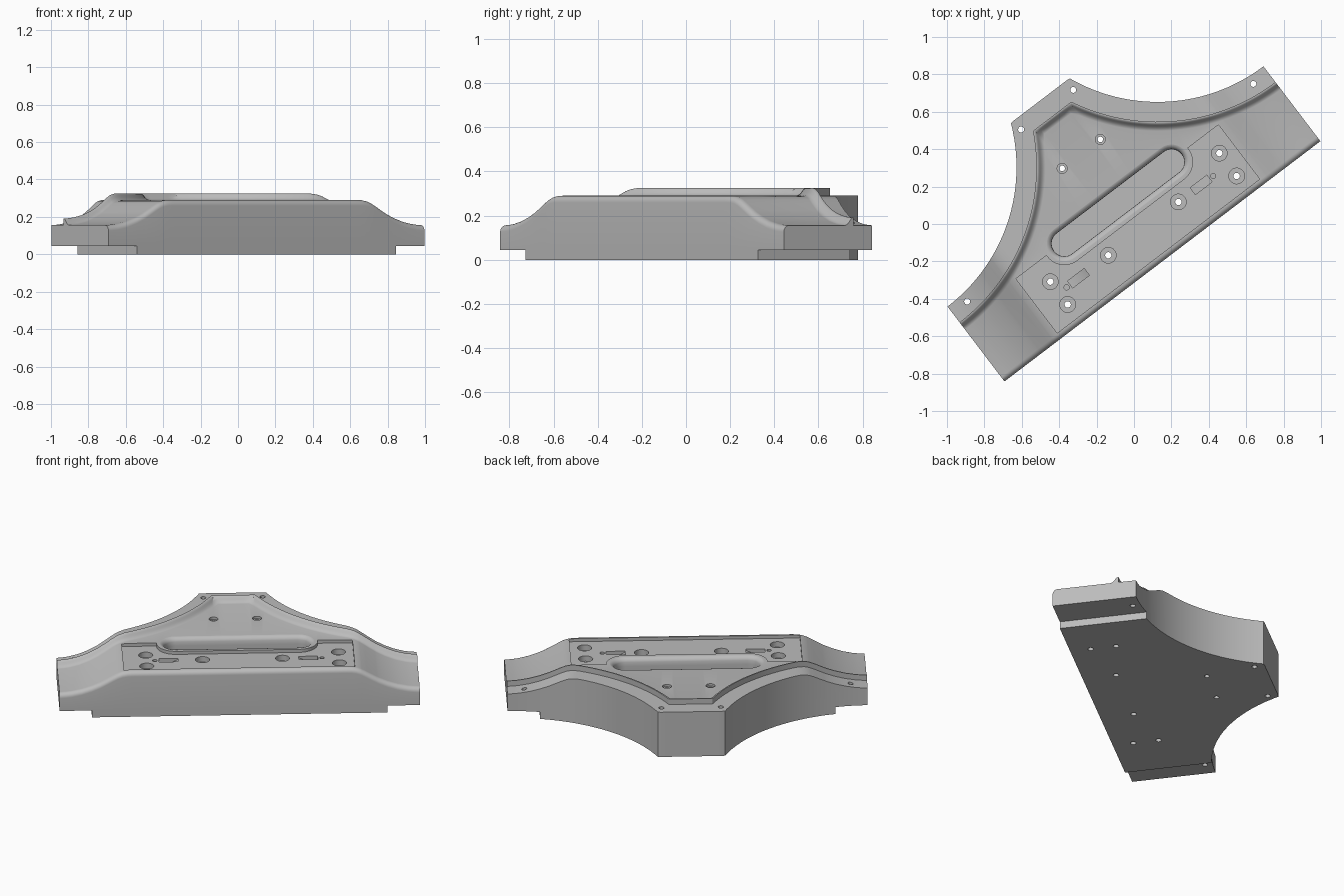
import bpy, bmesh, math
from mathutils import Matrix

if "Cube" in bpy.data.objects:
    bpy.data.objects.remove(bpy.data.objects["Cube"])

grey = bpy.data.materials.new("machined_grey")
grey.diffuse_color = (0.5, 0.5, 0.5, 1)
grey.use_nodes = True
grey.node_tree.nodes["Principled BSDF"].inputs["Base Color"].default_value = grey.diffuse_color

HALF, DEPTH, STEP = 1.061, 1.08, 0.045   # half length, depth, foot step height
ARC_U, ARC_V, ARC_R = 1.062, 1.44, 0.937  # concave flank circle
TOP = [(0, .29), (.63, .29), (.66, .289), (.69, .284), (.715, .275), (.74, .262),
       (.78, .239), (.82, .217), (.87, .195), (.93, .175), (1.0, .160), (1.07, .155)]


def top_z(u):
    u = abs(u)
    for (a, za), (b, zb) in zip(TOP, TOP[1:]):
        if u <= b:
            return za + (zb - za) * (u - a) / (b - a)
    return TOP[-1][1]


def back_v(u, d):
    """Back outline, moved inward by d."""
    flat = DEPTH - d
    s = (ARC_R + d) ** 2 - (abs(u) - ARC_U) ** 2
    return min(flat, ARC_V - math.sqrt(s)) if s > 0 else flat


def section(u, bottom):
    """Cross-section: front fillet, deck, raised lip, rear ledge."""
    h, r = top_z(u), 0.03
    pts = [(0, bottom), (0, STEP)]
    for i in range(7):
        t = math.pi / 2 * i / 6
        pts.append((r - r * math.cos(t), h - r + r * math.sin(t)))
    for d, dz in [(.155, 0), (.147, .002), (.139, .007), (.131, .015), (.124, .025),
                  (.118, .032), (.112, .035), (.106, .035), (.106, 0), (0, 0)]:
        pts.append((back_v(u, d), h + dz))
    out = back_v(u, 0)
    return pts + [(out, STEP), (out, bottom)]


def make_object(name, bm):
    bmesh.ops.recalc_face_normals(bm, faces=bm.faces)
    me = bpy.data.meshes.new(name)
    bm.to_mesh(me)
    bm.free()
    me.materials.append(grey)
    ob = bpy.data.objects.new(name, me)
    bpy.context.collection.objects.link(ob)
    return ob


def loft(name, loops):
    """Closed solid through matching loops of points."""
    bm = bmesh.new()
    rings = [[bm.verts.new(p) for p in lp] for lp in loops]
    for a, b in zip(rings, rings[1:]):
        for i in range(len(a)):
            j = (i + 1) % len(a)
            bm.faces.new((a[i], a[j], b[j], b[i]))
    bm.faces.new(rings[0])
    bm.faces.new(rings[-1])
    bmesh.ops.remove_doubles(bm, verts=bm.verts, dist=1e-5)
    return make_object(name, bm)


# Main body, lofted along its length with a step under each arm
half = sorted({round(i * 0.03, 3) for i in range(1, 36)} |
              {.125, .1305, .137, .144, .198, .66, .69, .715, .74, .82, HALF})
half = [u for u in half if abs(u - .87) > 1e-4]
stations = [(u, 0 if u < .87 else STEP) for u in half] + [(.87, 0), (.87, STEP)]
stations.sort(key=lambda s: (s[0], s[1]))
full = [(-u, b) for u, b in reversed(stations)] + [(0, 0)] + stations
body = loft("bracket_body", [[(u, v, z) for v, z in section(u, b)] for u, b in full])


def cut(cutter):
    m = body.modifiers.new("cut", 'BOOLEAN')
    m.operation, m.solver, m.object = 'DIFFERENCE', 'EXACT', cutter
    bpy.context.view_layer.objects.active = body
    bpy.ops.object.modifier_apply(modifier=m.name)
    bpy.data.objects.remove(cutter, do_unlink=True)


def prism(pts, z0, z1):
    cut(loft("cutter", [[(x, y, z) for x, y in pts] for z in (z0, z1)]))


def hole(u, v, r, z0, z1=0.4, n=24):
    prism([(u + r * math.cos(2 * math.pi * i / n), v + r * math.sin(2 * math.pi * i / n))
           for i in range(n)], z0, z1)


SLOT_U, SLOT_V = 0.36, 0.393


def arc(cu, r, a0, a1, n=16):
    return [(cu + r * math.cos(math.radians(a0 + (a1 - a0) * i / n)),
             SLOT_V + r * math.sin(math.radians(a0 + (a1 - a0) * i / n))) for i in range(n + 1)]


# Shallow front panel, leaving a boss around the slot
FLOOR = 0.27
prism([(-.68, .035), (.68, .035), (.68, .40)] + [(SLOT_U + .115, .40)]
      + arc(SLOT_U, .115, 0, -90) + arc(-SLOT_U, .115, -90, -180)
      + [(-SLOT_U - .115, .40), (-.68, .40)], FLOOR, 0.4)

# Long slot pocket with a rounded rim
rim = [(.068, .20), (.068, .24)]
for i in range(1, 7):
    t = math.pi / 2 * i / 6
    rim.append((.068 + .034 * (1 - math.cos(t)), .257 + .034 * math.sin(t)))
rim.append((.102, .35))
cut(loft("cutter", [[(x, y, z) for x, y in
                     arc(SLOT_U, r, -90, 90) + arc(-SLOT_U, r, 90, 270)] for r, z in rim]))

# Counterbored holes in the panel
for u, v in [(.592, .276), (.592, .123), (.26, .201), (-.211, .201), (-.543, .276), (-.543, .123)]:
    hole(u, v, .042, .235)
    hole(u, v, .017, -.1)

# Deck holes
for u in (.130, -.126):
    hole(u, .72, .027, .275)
    hole(u, .72, .015, -.1)

# Ledge holes
for s in (-1, 1):
    hole(s * .175, 1.018, .016, -.1)
    hole(s * .961, .461, .016, -.1)

# Keyed rectangular pockets with a sloped half, and small pin holes
for s in (-1, 1):
    c = s * .412
    prof = [(c - s * .056, .40), (c - s * .056, .262), (c, .235), (c + s * .056, .235), (c + s * .056, .40)]
    cut(loft("cutter", [[(u, v, z) for u, z in prof] for v in (.177, .223)]))
    hole(s * .492, .199, .014, .24, n=16)

# Turn into place
body.data.transform(Matrix.Translation((.152, -.1995, 0)) @ Matrix.Rotation(math.radians(37.25), 4, 'Z'))
bpy.ops.object.select_all(action='DESELECT')
body.select_set(True)
bpy.context.view_layer.objects.active = body
bpy.ops.object.shade_smooth_by_angle(angle=math.radians(30))
